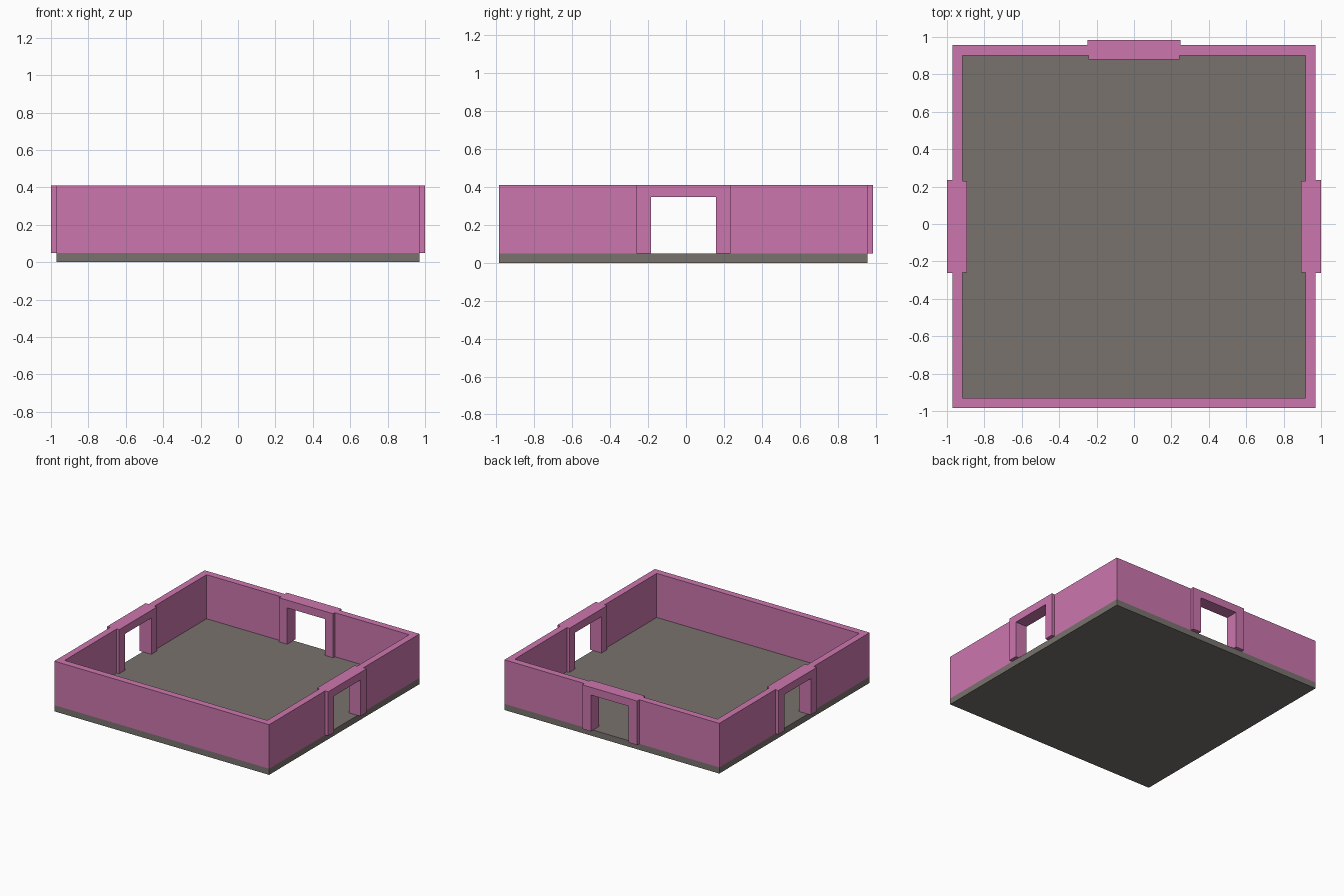
import bpy, bmesh
from mathutils import Vector

if "Cube" in bpy.data.objects:
    bpy.data.objects.remove(bpy.data.objects["Cube"])

CY = -0.014                 # room centre in y
FLOOR, LINTEL, TOP = 0.05, 0.347, 0.41
OUTER, INNER = 0.971, 0.916  # wall faces, measured from the room centre
DOOR = 0.171                # half width of a doorway


def material(name, color):
    m = bpy.data.materials.new(name)
    m.diffuse_color = (*color, 1)
    m.use_nodes = True
    m.node_tree.nodes["Principled BSDF"].inputs["Base Color"].default_value = m.diffuse_color
    return m


def box(name, lo, hi):
    bm = bmesh.new()
    bmesh.ops.create_cube(bm, size=1)
    for v in bm.verts:
        v.co = [lo[i] if v.co[i] < 0 else hi[i] for i in range(3)]
    return finish(name, bm)


def finish(name, bm):
    bmesh.ops.recalc_face_normals(bm, faces=bm.faces)
    me = bpy.data.meshes.new(name)
    bm.to_mesh(me)
    bm.free()
    ob = bpy.data.objects.new(name, me)
    bpy.context.collection.objects.link(ob)
    return ob


def plan(wall, frame, half):
    """Square outline with a door frame step on the right, back and left."""
    right = [(wall, -wall), (wall, -half), (frame, -half), (frame, half), (wall, half)]
    back = [(-y, x) for x, y in right]
    left = [(-y, x) for x, y in back]
    return right + back + left + [(-wall, -wall)]


# floor slab
floor = box("floor", (-OUTER, CY - OUTER, 0), (OUTER, CY + OUTER, FLOOR))
floor.data.materials.append(material("floor_grey", (0.19, 0.17, 0.155)))

# walls and thicker door frames: one ring-shaped plan, raised to wall height
bm = bmesh.new()
edges = []
for outline in (plan(OUTER, 0.999, 0.248), plan(INNER, 0.893, 0.244)):
    vs = [bm.verts.new((x, y + CY, FLOOR)) for x, y in outline]
    edges += [bm.edges.new((a, b)) for a, b in zip(vs, vs[1:] + vs[:1])]
bmesh.ops.triangle_fill(bm, edges=edges, use_beauty=True)
up = bmesh.ops.extrude_face_region(bm, geom=bm.faces[:], use_keep_orig=True)
bmesh.ops.translate(bm, vec=Vector((0, 0, TOP - FLOOR)),
                    verts=[g for g in up["geom"] if isinstance(g, bmesh.types.BMVert)])
walls = finish("walls", bm)
walls.data.materials.append(material("wall_pink", (0.6, 0.18, 0.42)))

# doorways cut through the right, left and back walls
cutters = [
    box("right_doorway", (0.8, CY - DOOR, -0.1), (1.1, CY + DOOR, LINTEL)),
    box("left_doorway", (-1.1, CY - DOOR, -0.1), (-0.8, CY + DOOR, LINTEL)),
    box("back_doorway", (-DOOR, 0.8, -0.1), (DOOR, 1.1, LINTEL)),
]
for c in cutters:
    c.hide_render = True
    mod = walls.modifiers.new(c.name, 'BOOLEAN')
    mod.operation, mod.solver, mod.object = 'DIFFERENCE', 'EXACT', c

# bake the cuts and drop the cutters
bpy.context.view_layer.update()
cut = bpy.data.meshes.new_from_object(walls.evaluated_get(bpy.context.evaluated_depsgraph_get()))
walls.modifiers.clear()
walls.data = cut
for c in cutters:
    bpy.data.objects.remove(c)
